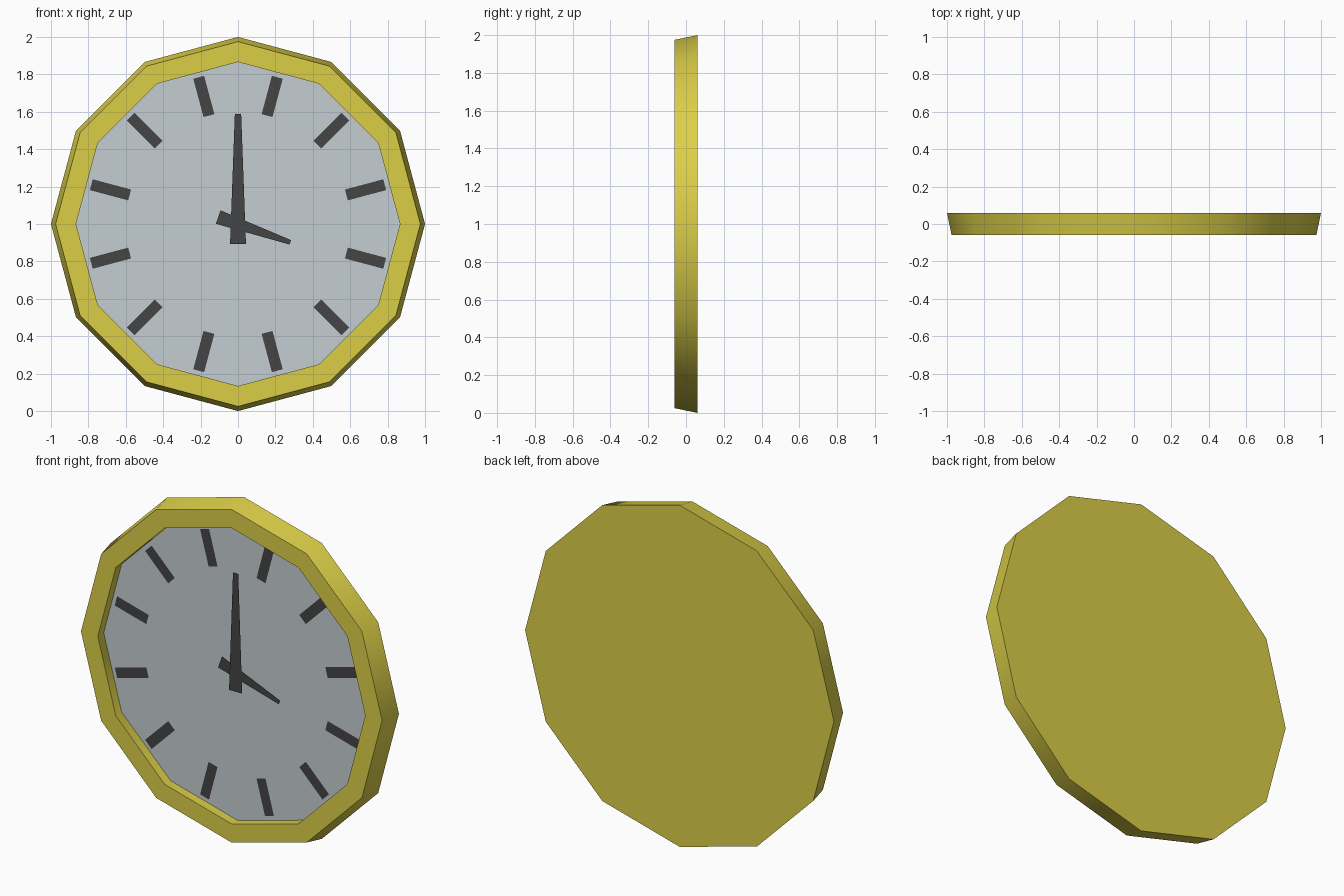
import bpy, bmesh, math
from mathutils import Matrix, Vector

if "Cube" in bpy.data.objects:
    bpy.data.objects.remove(bpy.data.objects["Cube"])

SIDES = 12
CENTRE = Vector((0, 0, 1))


def material(name, rgb):
    m = bpy.data.materials.new(name)
    m.diffuse_color = (*rgb, 1)
    m.use_nodes = True
    m.node_tree.nodes["Principled BSDF"].inputs["Base Color"].default_value = m.diffuse_color
    return m


gold = material("gold yellow", (0.71, 0.62, 0.064))
pale = material("pale grey", (0.56, 0.617, 0.645))
dark = material("dark grey", (0.058, 0.058, 0.058))


def make_object(name, bm, mat):
    mesh = bpy.data.meshes.new(name)
    bm.to_mesh(mesh)
    bm.free()
    mesh.materials.append(mat)
    ob = bpy.data.objects.new(name, mesh)
    bpy.context.collection.objects.link(ob)
    return ob


def ring(bm, radius, y):
    """Twelve-sided ring of vertices around the clock's axis."""
    angles = [2 * math.pi * i / SIDES for i in range(SIDES)]
    return [bm.verts.new((radius * math.cos(a), y, 1 + radius * math.sin(a)))
            for a in angles]


def plate(name, start, end, w_start, w_end, angle, y):
    """Flat tapered strip facing the front, running outward at an angle."""
    bm = bmesh.new()
    rot = Matrix.Rotation(-angle, 3, 'Y')
    pts = [(start, -w_start / 2), (end, -w_end / 2),
           (end, w_end / 2), (start, w_start / 2)]
    bm.faces.new([bm.verts.new(rot @ Vector((r, y, w)) + CENTRE) for r, w in pts])
    return make_object(name, bm, dark)


# Frame: closed back, tapered side, front rim and recess wall
bm = bmesh.new()
rings = [ring(bm, r, y) for r, y in
         [(1.0, 0.06), (0.975, -0.06), (0.866, -0.06), (0.866, -0.005)]]
for a, b in zip(rings, rings[1:]):
    for i in range(SIDES):
        j = (i + 1) % SIDES
        bm.faces.new((a[i], a[j], b[j], b[i]))
bm.faces.new(rings[0])
bmesh.ops.recalc_face_normals(bm, faces=bm.faces)
frame = make_object("frame", bm, gold)
bpy.context.view_layer.objects.active = frame
frame.select_set(True)
bpy.ops.object.shade_smooth_by_angle(angle=math.radians(40))
frame.select_set(False)

# Dial
bm = bmesh.new()
bm.faces.new(ring(bm, 0.866, -0.005))
make_object("dial", bm, pale)

# Hour marks, halfway between the frame's corners
for i in range(SIDES):
    plate(f"hour_mark_{i + 1}", 0.60, 0.812, 0.06, 0.06,
          math.radians(15 + 30 * i), -0.009)

# Hands
plate("hour_hand", -0.112, 0.296, 0.076, 0.025, math.radians(-19.3), -0.015)
plate("minute_hand", -0.107, 0.587, 0.085, 0.034, math.radians(90), -0.022)
